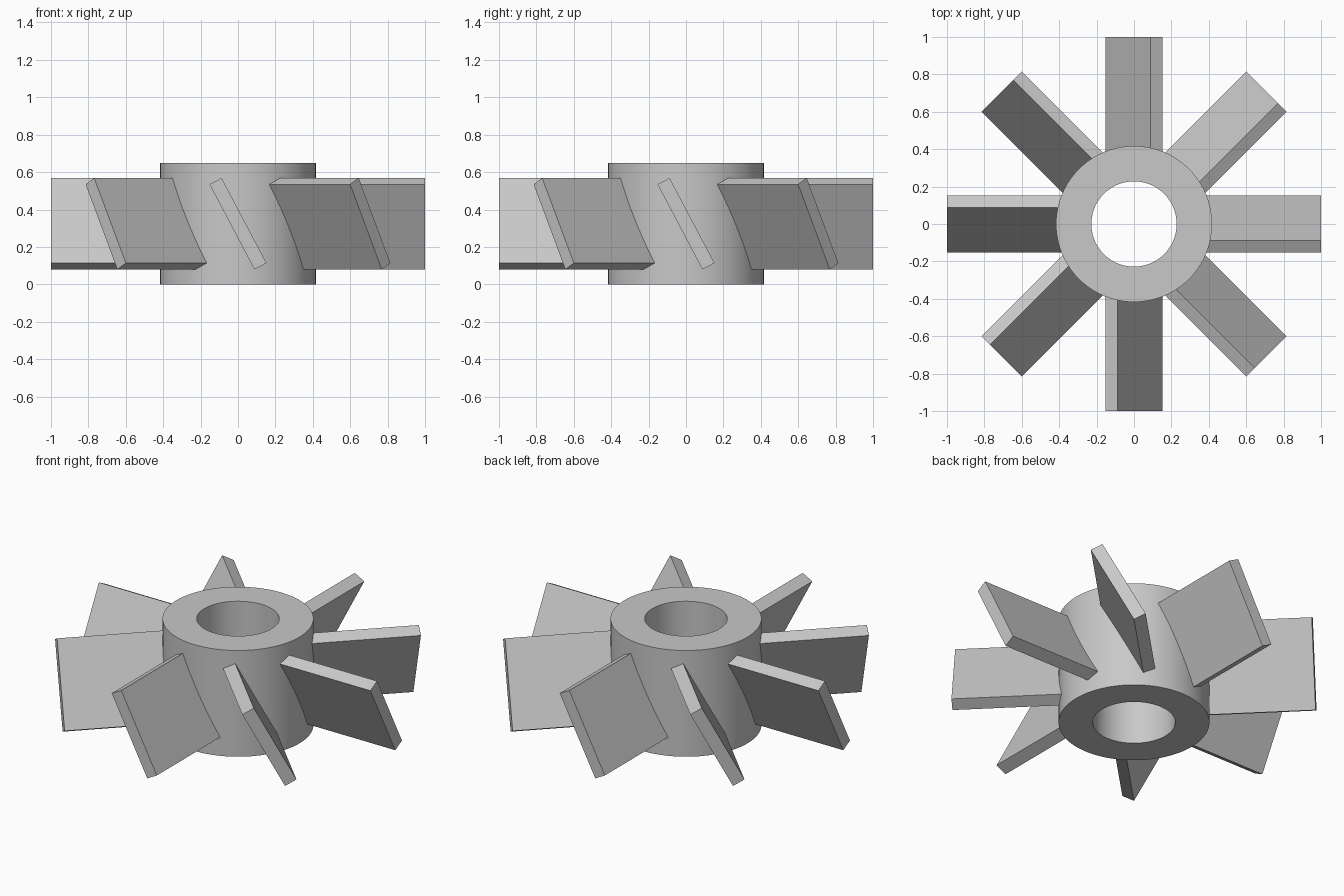
import bpy, bmesh
from math import radians, tau
from mathutils import Matrix, Vector

if "Cube" in bpy.data.objects:
    bpy.data.objects.remove(bpy.data.objects["Cube"], do_unlink=True)

HUB_RADIUS, BORE_RADIUS, HUB_HEIGHT = 0.417, 0.228, 0.648
BLADE_COUNT, BLADE_ROOT, BLADE_TIP = 8, 0.32, 1.0
BLADE_WIDTH, BLADE_THICKNESS, BLADE_PITCH = 0.514, 0.073, radians(27.8)

# One plain grey for the whole wheel
grey = bpy.data.materials.new("plain_grey")
grey.use_nodes = True
grey.diffuse_color = (0.58, 0.58, 0.58, 1)
grey.node_tree.nodes["Principled BSDF"].inputs["Base Color"].default_value = grey.diffuse_color


def make_object(name, bm):
    bmesh.ops.recalc_face_normals(bm, faces=bm.faces)
    mesh = bpy.data.meshes.new(name)
    bm.to_mesh(mesh)
    bm.free()
    mesh.materials.append(grey)
    obj = bpy.data.objects.new(name, mesh)
    bpy.context.collection.objects.link(obj)
    return obj


# Hub: rectangular section spun around the axle, leaving an open bore
bm = bmesh.new()
section = [(BORE_RADIUS, 0), (HUB_RADIUS, 0), (HUB_RADIUS, HUB_HEIGHT), (BORE_RADIUS, HUB_HEIGHT)]
corners = [bm.verts.new((r, 0, z)) for r, z in section]
edges = [bm.edges.new((corners[i], corners[(i + 1) % 4])) for i in range(4)]
bmesh.ops.spin(bm, geom=corners + edges, cent=(0, 0, 0), axis=(0, 0, 1),
               angle=tau, steps=96, use_merge=True)
bmesh.ops.remove_doubles(bm, verts=bm.verts, dist=0.0001)
hub = make_object("hub", bm)
bpy.ops.object.select_all(action="DESELECT")
hub.select_set(True)
bpy.context.view_layer.objects.active = hub
bpy.ops.object.shade_smooth_by_angle(angle=radians(30))

# Blades: flat pitched paddles rooted inside the hub wall
for i in range(BLADE_COUNT):
    bm = bmesh.new()
    size = Vector((BLADE_TIP - BLADE_ROOT, BLADE_THICKNESS, BLADE_WIDTH))
    place = (Matrix.Rotation(tau * i / BLADE_COUNT, 4, "Z")
             @ Matrix.Translation(((BLADE_ROOT + BLADE_TIP) / 2, 0, HUB_HEIGHT / 2))
             @ Matrix.Rotation(BLADE_PITCH, 4, "X")
             @ Matrix.Diagonal(size.to_4d()))
    bmesh.ops.create_cube(bm, size=1, matrix=place)
    make_object(f"blade_{i + 1}", bm)
